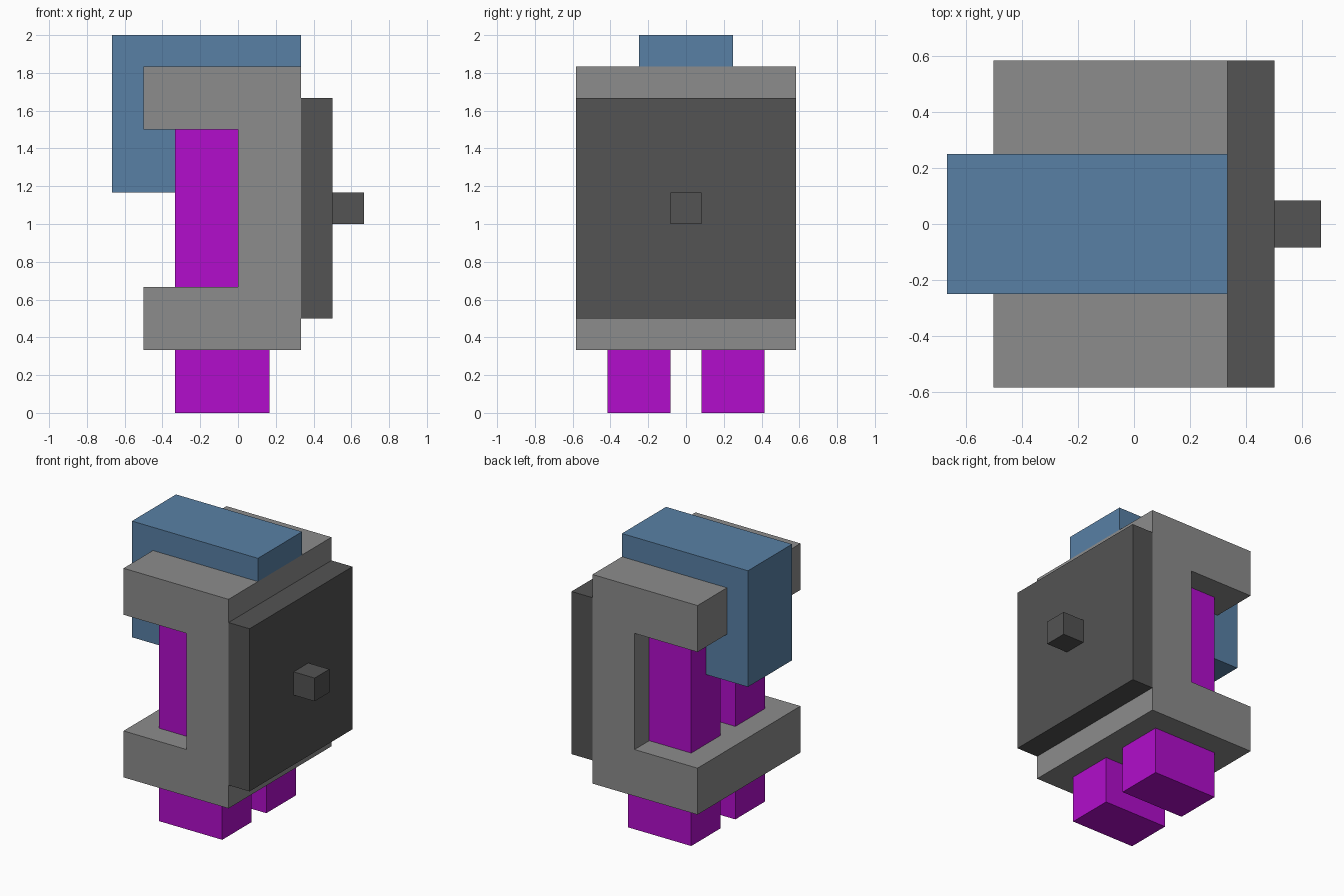
import bpy, bmesh

if "Cube" in bpy.data.objects:
    bpy.data.objects.remove(bpy.data.objects["Cube"])

U = 1 / 6  # the model sits on a grid of sixths


def material(name, rgb):
    m = bpy.data.materials.new(name)
    lin = [((c / 255 + 0.055) / 1.055) ** 2.4 for c in rgb]
    m.diffuse_color = (*lin, 1)
    m.use_nodes = True
    m.node_tree.nodes["Principled BSDF"].inputs["Base Color"].default_value = m.diffuse_color
    return m


GREY = material("mid grey", (140, 140, 140))
DARK = material("dark grey", (83, 83, 83))
BLUE = material("steel blue", (88, 128, 165))
PURPLE = material("bright purple", (178, 13, 204))


def extrude_profile(name, profile, y0, y1, mat):
    """Extrude an (x, z) outline, in grid units, from y0 to y1."""
    bm = bmesh.new()
    face = bm.faces.new([bm.verts.new((x * U, y0 * U, z * U)) for x, z in profile])
    out = bmesh.ops.extrude_face_region(bm, geom=[face])
    moved = [g for g in out["geom"] if isinstance(g, bmesh.types.BMVert)]
    bmesh.ops.translate(bm, verts=moved, vec=(0, (y1 - y0) * U, 0))
    bmesh.ops.recalc_face_normals(bm, faces=bm.faces)
    mesh = bpy.data.meshes.new(name)
    bm.to_mesh(mesh)
    bm.free()
    mesh.materials.append(mat)
    obj = bpy.data.objects.new(name, mesh)
    bpy.context.collection.objects.link(obj)
    return obj


def box(name, x0, x1, y0, y1, z0, z1, mat):
    return extrude_profile(name, [(x0, z0), (x1, z0), (x1, z1), (x0, z1)], y0, y1, mat)


# C-shaped body
extrude_profile("body_frame", [(-3, 2), (2, 2), (2, 11), (-3, 11), (-3, 9),
                               (0, 9), (0, 4), (-3, 4)], -3.5, 3.5, GREY)

# Band hooked over the top arm
extrude_profile("top_band", [(-4, 7), (-2, 7), (-2, 9), (-3, 9), (-3, 11),
                             (2, 11), (2, 12), (-4, 12)], -1.5, 1.5, BLUE)

# Plate and knob
box("end_plate", 2, 3, -3.5, 3.5, 3, 10, DARK)
box("knob", 3, 4, -0.5, 0.5, 6, 7, DARK)

# Paired feet and inner columns
for side, y in (("right", -1.5), ("left", 1.5)):
    box(side + "_foot", -2, 1, y - 1, y + 1, 0, 2, PURPLE)
    box(side + "_column", -2, 0, y - 1, y + 1, 4, 9, PURPLE)
